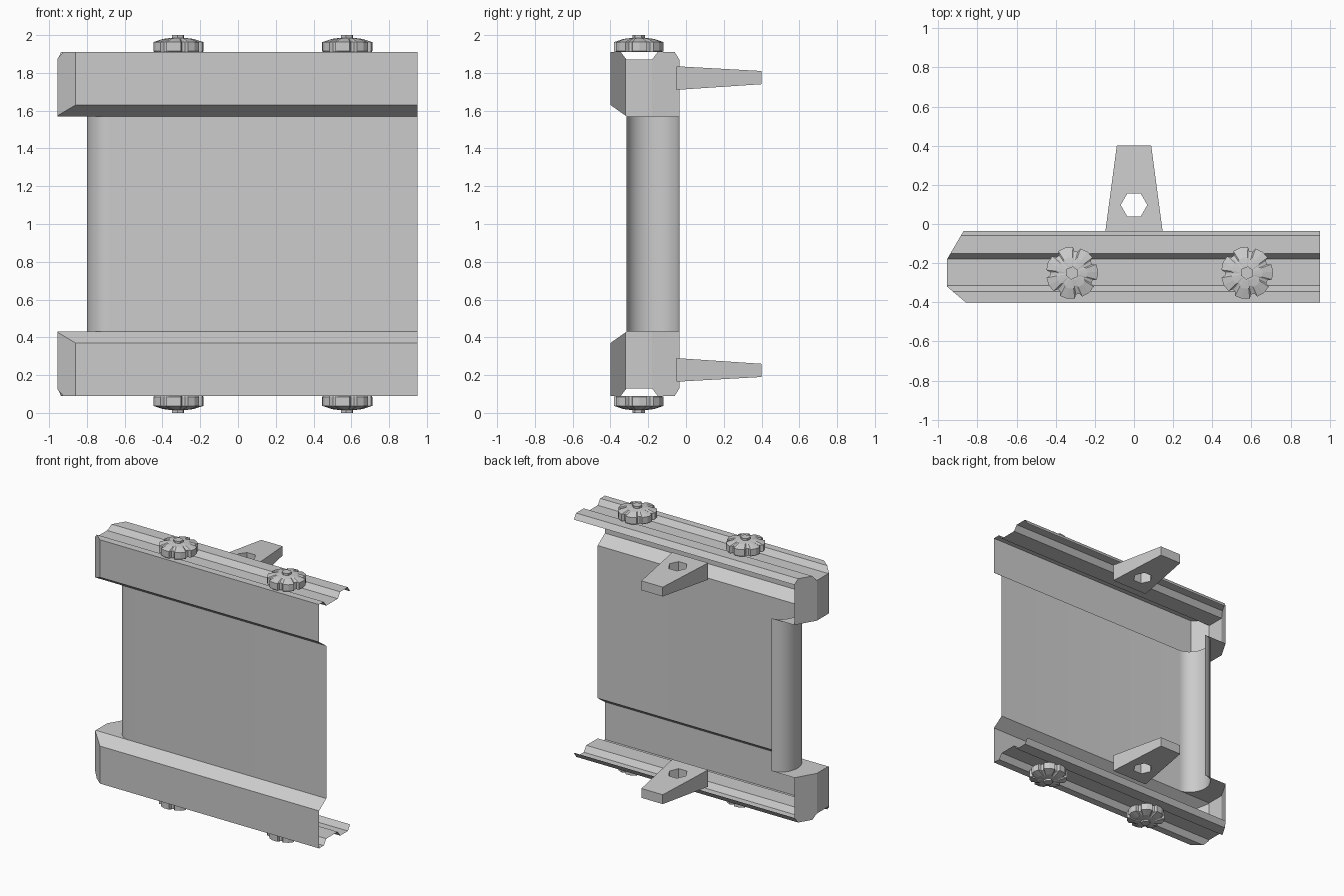
import bpy, bmesh
from math import sin, cos, pi, radians
from mathutils import Vector

cube = bpy.data.objects.get("Cube")
if cube:
    bpy.data.objects.remove(cube, do_unlink=True)

MID = 1.0  # height of the horizontal symmetry plane
grey = bpy.data.materials.new("light_grey")
grey.use_nodes = True
GREY = (0.6, 0.6, 0.6, 1)
grey.diffuse_color = GREY
grey.node_tree.nodes["Principled BSDF"].inputs["Base Color"].default_value = GREY


def finish(name, bm, mirror=True, smooth=False):
    """Turn a bmesh into an object centred on the symmetry plane."""
    mesh = bpy.data.meshes.new(name)
    bm.to_mesh(mesh)
    bm.free()
    mesh.materials.append(grey)
    obj = bpy.data.objects.new(name, mesh)
    bpy.context.collection.objects.link(obj)
    obj.location.z = MID
    if mirror:
        mod = obj.modifiers.new("Mirror", 'MIRROR')
        mod.use_axis = (False, False, True)
        mod.use_mirror_merge = False
    if smooth:
        bpy.ops.object.select_all(action='DESELECT')
        obj.select_set(True)
        bpy.context.view_layer.objects.active = obj
        bpy.ops.object.shade_smooth_by_angle(angle=radians(30))
    return obj


def bridge(bm, a, b, closed=True):
    """Join two rows of vertices with quads."""
    n = len(a)
    for i in range(n if closed else n - 1):
        j = (i + 1) % n
        bm.faces.new((a[i], a[j], b[j], b[i]))


def ring(bm, pts):
    return [bm.verts.new(p) for p in pts]


FRONT, BACK, LEDGE = -0.315, -0.035, 0.57
END, OPEN = -0.955, 0.95

# Rounded edge of the panel, in plan
arc = [(-0.68 - 0.12 * sin(pi * i / 16), (FRONT + BACK) / 2 - 0.14 * cos(pi * i / 16))
       for i in range(17)]

# Panel: flat front sheet wrapping round at one side
bm = bmesh.new()
plan = [(OPEN, FRONT)] + arc
bridge(bm, ring(bm, [(x, y, LEDGE) for x, y in plan]),
       ring(bm, [(x, y, -LEDGE) for x, y in plan]), closed=False)
finish("panel", bm, mirror=False, smooth=True)

# Rails: grooved profile, one end chamfered, open at the back and other end
profile = [(FRONT, LEDGE), (-0.4, 0.63), (-0.4, 0.91), (-0.345, 0.91),
           (-0.315, 0.87), (-0.18, 0.87), (-0.15, 0.91), (-0.06, 0.91),
           (BACK, 0.87), (BACK, LEDGE)]
bm = bmesh.new()
near = ring(bm, [(END, y, z) for y, z in profile])
far = ring(bm, [(OPEN, y, z) for y, z in profile])
bridge(bm, near, far)
bm.faces.new(near)
bm.faces.new(far)
for y0, x1, y1 in ((-0.32, -0.86, -0.4), (-0.18, -0.87, BACK)):
    side = 1 if y1 > y0 else -1
    normal = Vector((-abs(y1 - y0), side * (x1 - END), 0))
    cut = bmesh.ops.bisect_plane(
        bm, geom=bm.verts[:] + bm.edges[:] + bm.faces[:], dist=1e-5,
        plane_co=(END, y0, 0), plane_no=normal, clear_outer=True)
    bmesh.ops.holes_fill(bm, edges=[e for e in bm.edges if e.is_boundary], sides=0)
bmesh.ops.recalc_face_normals(bm, faces=bm.faces[:])
bm.normal_update()
hidden = [f for f in bm.faces if f.normal.x > 0.9 or f.normal.z < -0.9
          or (f.normal.y > 0.9 and f.calc_center_median().y > -0.05)]
bmesh.ops.delete(bm, geom=hidden, context='FACES')
# Ledge closing the rail around the rounded panel edge
ledge = [(END, -0.18), (END, FRONT)] + arc + [(-0.87, BACK)]
bm.faces.new(ring(bm, [(x, y, LEDGE) for x, y in ledge]))
finish("rails", bm)

# Brackets: tapered tongues with a hexagonal hole
bm = bmesh.new()
layers = []
for zb, zt in ((0.71, 0.74), (0.835, 0.81)):
    def slope(x, y):
        return (x, y, zb + (zt - zb) * (y + 0.05) / 0.45)
    rim = ring(bm, [slope(*p) for p in ((0.148, -0.05), (0.088, 0.4),
                                        (-0.088, 0.4), (-0.148, -0.05))])
    hole = ring(bm, [slope(0.068 * cos(i * pi / 3), 0.097 + 0.068 * sin(i * pi / 3))
                     for i in range(6)])
    # Two halves around the hole
    bm.faces.new([rim[0], rim[1], hole[1], hole[0], hole[5]])
    bm.faces.new([rim[1], rim[2], hole[2], hole[1]])
    bm.faces.new([rim[2], rim[3], hole[4], hole[3], hole[2]])
    bm.faces.new([rim[3], rim[0], hole[5], hole[4]])
    layers.append((rim, hole))
for a, b in zip(*layers):
    bridge(bm, a, b)
bmesh.ops.recalc_face_normals(bm, faces=bm.faces[:])
finish("brackets", bm)


# Knobs: lobed wheels with a shallow dome and a hexagonal nut
def knob(name, cx, cy=-0.25, lobes=7):
    bm = bmesh.new()
    outline = []
    for k in range(lobes):
        for off, r in ((-17, 0.132), (0, 0.134), (17, 0.132), (21, 0.112), (30, 0.112)):
            a = radians(105 + k * 360 / lobes + off)
            outline.append((r * cos(a), r * sin(a)))
    rows = [ring(bm, [(cx + x * s, cy + y * s, z) for x, y in outline])
            for s, z in ((0.97, 0.91), (1, 0.915), (1, 0.963), (0.6, 0.98), (0.3, 0.985))]
    for a, b in zip(rows, rows[1:]):
        bridge(bm, a, b)
    bm.faces.new(rows[0])
    bm.faces.new(rows[-1])
    hexes = [ring(bm, [(cx + 0.034 * cos(i * pi / 3 + 0.4), cy + 0.034 * sin(i * pi / 3 + 0.4), z)
                       for i in range(6)]) for z in (0.98, 1.0)]
    bridge(bm, *hexes)
    bm.faces.new(hexes[1])
    bmesh.ops.recalc_face_normals(bm, faces=bm.faces[:])
    finish(name, bm)


knob("knobs_right", -0.317)
knob("knobs_left", 0.577)
